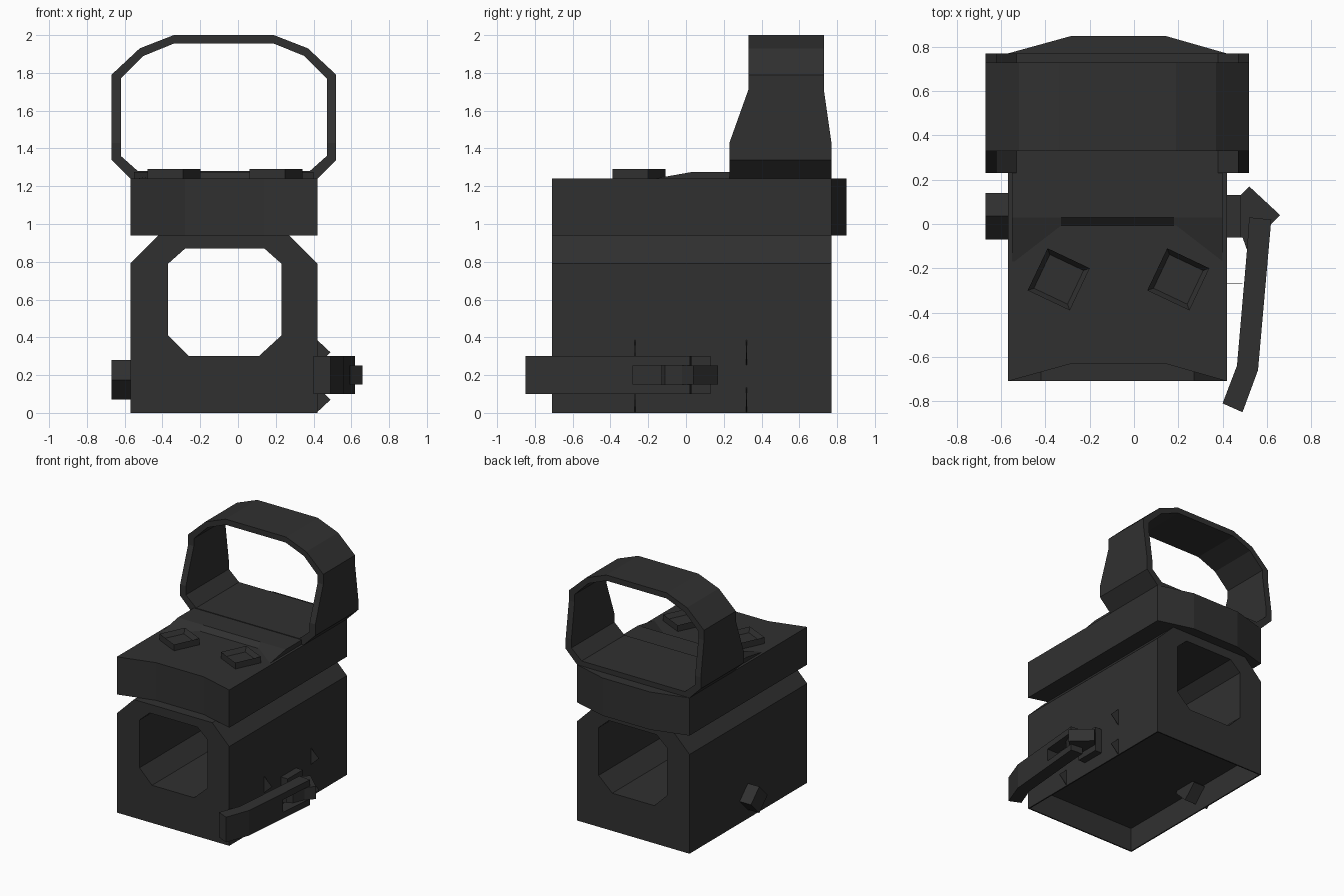
import bpy, bmesh, math
from mathutils import Vector

if "Cube" in bpy.data.objects:
    bpy.data.objects.remove(bpy.data.objects["Cube"])

metal = bpy.data.materials.new("charcoal_metal")
metal.diffuse_color = (0.03, 0.03, 0.03, 1)
metal.use_nodes = True
metal.node_tree.nodes["Principled BSDF"].inputs["Base Color"].default_value = metal.diffuse_color


def finish(name, bm):
    bmesh.ops.recalc_face_normals(bm, faces=bm.faces[:])
    me = bpy.data.meshes.new(name)
    bm.to_mesh(me)
    bm.free()
    me.materials.append(metal)
    ob = bpy.data.objects.new(name, me)
    bpy.context.collection.objects.link(ob)
    return ob


def prism(name, pts, axis, lo, hi):
    """Extrude a 2D outline along an axis: x -> (y,z), y -> (x,z), z -> (x,y)."""
    put = {"x": lambda p, t: (t, p[0], p[1]),
           "y": lambda p, t: (p[0], t, p[1]),
           "z": lambda p, t: (p[0], p[1], t)}[axis]
    bm = bmesh.new()
    a = [bm.verts.new(put(p, lo)) for p in pts]
    b = [bm.verts.new(put(p, hi)) for p in pts]
    bm.faces.new(a)
    bm.faces.new(b)
    n = len(pts)
    for i in range(n):
        j = (i + 1) % n
        bm.faces.new((a[i], a[j], b[j], b[i]))
    return finish(name, bm)


def rect(x0, x1, y0, y1):
    return [(x0, y0), (x1, y0), (x1, y1), (x0, y1)]


def cut(ob, cutter):
    m = ob.modifiers.new("cut", "BOOLEAN")
    m.operation = "DIFFERENCE"
    m.solver = "EXACT"
    m.object = cutter
    bpy.context.view_layer.objects.active = ob
    bpy.ops.object.modifier_apply(modifier=m.name)
    bpy.data.objects.remove(cutter)


# Lower housing with octagonal tunnel and open underside
body = prism("lower_housing", [(-.57, 0), (.42, 0), (.42, .79), (.27, .94),
                               (-.42, .94), (-.57, .79)], "y", -.71, .77)
cut(body, prism("tunnel_cutter", [(-.26, .30), (.11, .30), (.23, .41), (.23, .79),
                                  (.14, .87), (-.28, .87), (-.37, .79), (-.37, .41)],
                "y", -1, 1))
cut(body, prism("underside_cutter", rect(-.56, .41, -.70, .76), "z", -.1, .19))

# Upper block, hollowed at the front and bulging at the rear
prism("upper_block", [(-.57, -.71), (-.28, -.63), (.14, -.63), (.42, -.71),
                      (.42, .77), (.14, .85), (-.28, .85), (-.57, .77)], "z", .94, 1.24)

# Low raised deck with ramped side tongues
bm = bmesh.new()
xs = (-.55, -.33, .18, .40)
front = [bm.verts.new((x, y, 1.238)) for x, y in zip(xs, (-.18, -.01, -.01, -.18))]
crest = [bm.verts.new((x, .03, 1.275)) for x in xs]
back = [bm.verts.new((x, .75, 1.275)) for x in xs]
foot = [bm.verts.new((x, .75, 1.238)) for x in xs]
rows = (front, crest, back, foot)
for r in range(4):
    p, q = rows[r], rows[(r + 1) % 4]
    for i in range(3):
        bm.faces.new((p[i], p[i + 1], q[i + 1], q[i]))
for k in (0, 3):
    bm.faces.new([r[k] for r in rows])
finish("raised_deck", bm)

# Window frame: thin ring whose depth tapers toward the top
outer = [(-.67, 1.34), (-.67, 1.43), (-.67, 1.71), (-.67, 1.79), (-.52, 1.93), (-.34, 2.0)]
inner = [(-.62, 1.36), (-.62, 1.43), (-.62, 1.71), (-.62, 1.77), (-.50, 1.89), (-.34, 1.955)]
outer = [(-.57, 1.24)] + outer
inner = [(-.53, 1.28)] + inner
mirror = lambda pts: pts + [(-.15 - x, z) for x, z in reversed(pts)]


def depth(z):
    t = min(max((z - 1.43) / .28, 0), 1)
    return .23 + .10 * t, .77 - .04 * t


bm = bmesh.new()
loops = []
for pts, side in ((outer, 0), (outer, 1), (inner, 1), (inner, 0)):
    loops.append([bm.verts.new((x, depth(z)[side], z)) for x, z in mirror(pts)])
n = len(loops[0])
for k in range(4):
    p, q = loops[k], loops[(k + 1) % 4]
    for i in range(n):
        j = (i + 1) % n
        bm.faces.new((p[i], p[j], q[j], q[i]))
finish("window_frame", bm)

# Two turned square screw heads with recessed tops
for side, cx in (("left", -.34), ("right", .20)):
    bm = bmesh.new()
    bmesh.ops.create_cone(bm, cap_ends=True, segments=4, radius1=.149, radius2=.149, depth=.06)
    # align the first corner with the turn angle
    v = max(bm.verts, key=lambda w: w.co.x + .3 * w.co.y).co
    turn = math.atan2(.05, .14) - math.atan2(v.y, v.x)
    for w in bm.verts:
        x, y = w.co.x, w.co.y
        w.co.x = cx + x * math.cos(turn) - y * math.sin(turn)
        w.co.y = -.25 + x * math.sin(turn) + y * math.cos(turn)
        w.co.z += 1.26
    bm.normal_update()
    top = max(bm.faces, key=lambda f: f.calc_center_median().z)
    bmesh.ops.inset_region(bm, faces=[top], thickness=.03)
    bmesh.ops.translate(bm, verts=top.verts[:], vec=Vector((0, 0, -.035)))
    finish(side + "_screw_head", bm)

# Left side knob: square bar on its corner
prism("side_knob", [(.035, .07), (.14, .175), (.035, .28), (-.07, .175)], "x", -.67, -.46)

# Thin triangular fins on the right side
for i, y in enumerate((-.27, .32)):
    for j, z in enumerate((.07, .32)):
        prism(f"side_fin_{i}{j}", [(.415, z - .07), (.49, z), (.415, z + .07)],
              "y", y - .002, y + .002)

# Lever bracket, hinge tongue and forked lever
prism("lever_bracket", rect(.41, .48, -.06, .13), "z", .10, .30)
prism("hinge_tongue", [(.46, -.06), (.49, -.06), (.515, -.13), (.56, -.11), (.60, -.02),
                       (.66, .04), (.52, .17), (.48, .13), (.46, .13)], "z", .15, .25)
lever = prism("lever", [(.52, .03), (.62, .02), (.56, -.66), (.49, -.85),
                        (.40, -.81), (.465, -.64), (.51, -.12)], "z", .10, .30)
cut(lever, prism("fork_cutter", rect(.3, .8, -.28, .2), "z", .15, .25))
